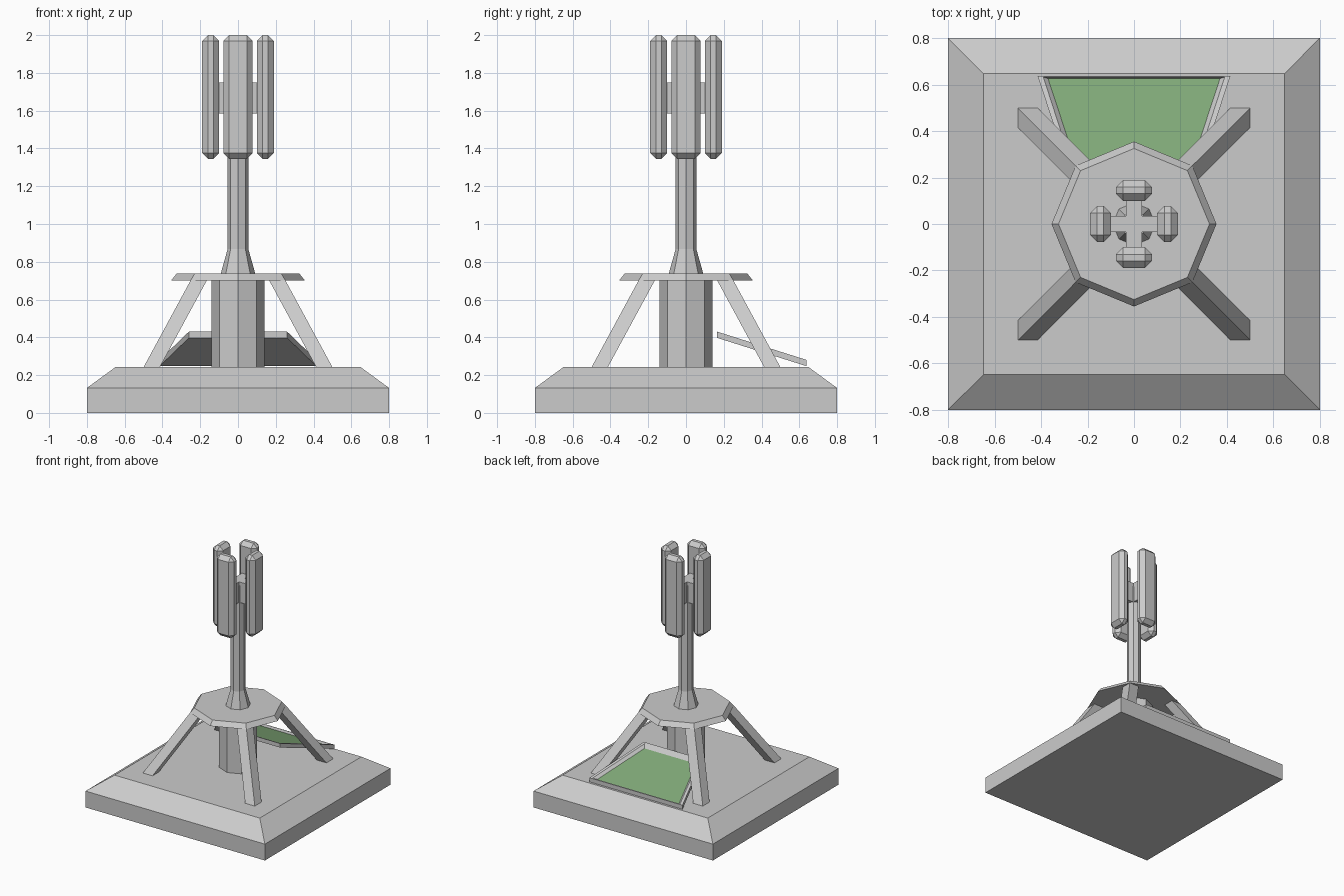
import bpy, bmesh, math

if "Cube" in bpy.data.objects:
    bpy.data.objects.remove(bpy.data.objects["Cube"])


def loft(name, rings, cap=True):
    """Mesh skinned through rings with equal point counts (bottom to top)."""
    bm = bmesh.new()
    vr = [[bm.verts.new(p) for p in r] for r in rings]
    n = len(rings[0])
    for a, b in zip(vr, vr[1:]):
        for i in range(n):
            j = (i + 1) % n
            bm.faces.new((a[i], a[j], b[j], b[i]))
    if cap:
        bm.faces.new(vr[0][::-1])
        bm.faces.new(vr[-1])
    bmesh.ops.recalc_face_normals(bm, faces=bm.faces)
    me = bpy.data.meshes.new(name)
    bm.to_mesh(me)
    bm.free()
    ob = bpy.data.objects.new(name, me)
    bpy.context.collection.objects.link(ob)
    return ob


def square(cx, cy, h, z):
    return [(cx + sx * h, cy + sy * h, z) for sx, sy in ((-1, -1), (1, -1), (1, 1), (-1, 1))]


def octagon(r, z):
    return [(r * math.cos(i * math.pi / 4), r * math.sin(i * math.pi / 4), z) for i in range(8)]


def box(name, size, loc, rot=0, bevel=0):
    bpy.ops.mesh.primitive_cube_add(size=1, location=loc, rotation=(0, 0, rot))
    ob = bpy.context.object
    ob.name = name
    ob.scale = size
    bpy.ops.object.transform_apply(location=False, rotation=False, scale=True)
    if bevel:
        m = ob.modifiers.new("chamfer", 'BEVEL')
        m.width = bevel
        m.segments = 1
    return ob


# Plinth, column, platform and mast
loft("base", [square(0, 0, 0.8, 0), square(0, 0, 0.8, 0.132), square(0, 0, 0.648, 0.243)])
loft("column", [octagon(0.14, 0.24), octagon(0.14, 0.705)])
loft("platform", [octagon(0.355, 0.70), octagon(0.325, 0.737)])
loft("mast", [octagon(0.092, 0.735), octagon(0.055, 0.867), octagon(0.055, 1.72)])

# Slanted legs: axis-aligned square section, sheared toward the platform
for sx in (-1, 1):
    for sy in (-1, 1):
        loft("leg", [square(sx * 0.458, sy * 0.458, 0.043, 0.24),
                     square(sx * 0.206, sy * 0.206, 0.043, 0.705)])

# Four antenna panels around the mast, held by crossed brackets
for i in range(4):
    a = i * math.pi / 2
    box("antenna_panel", (0.09, 0.155, 0.655),
        (0.145 * math.cos(a), 0.145 * math.sin(a), 1.6725), a, 0.031)
for i in range(2):
    box("bracket", (0.22, 0.07, 0.165), (0, 0, 1.667), i * math.pi / 2)


# Tilted hatch tray with a recessed green screen at the back
def tray_ring(xb, yb, xf, yf, drop):
    return [(x, y, 0.43 - 0.316 * (y - 0.165) - drop)
            for x, y in ((-xf, yf), (xf, yf), (xb, yb), (-xb, yb))]


tray = loft("screen_tray", [tray_ring(0.415, 0.638, 0.26, 0.165, 0.033),
                            tray_ring(0.415, 0.638, 0.26, 0.165, 0),
                            tray_ring(0.39, 0.632, 0.243, 0.178, 0),
                            tray_ring(0.37, 0.626, 0.23, 0.20, 0.02)])
green = bpy.data.materials.new("green")
green.diffuse_color = (0.22, 0.40, 0.19, 1)
green.use_nodes = True
green.node_tree.nodes["Principled BSDF"].inputs["Base Color"].default_value = green.diffuse_color
grey = bpy.data.materials.new("grey")
grey.diffuse_color = (0.8, 0.8, 0.8, 1)
grey.use_nodes = True
grey.node_tree.nodes["Principled BSDF"].inputs["Base Color"].default_value = grey.diffuse_color
tray.data.materials.append(grey)
tray.data.materials.append(green)
tray.data.polygons[-1].material_index = 1
